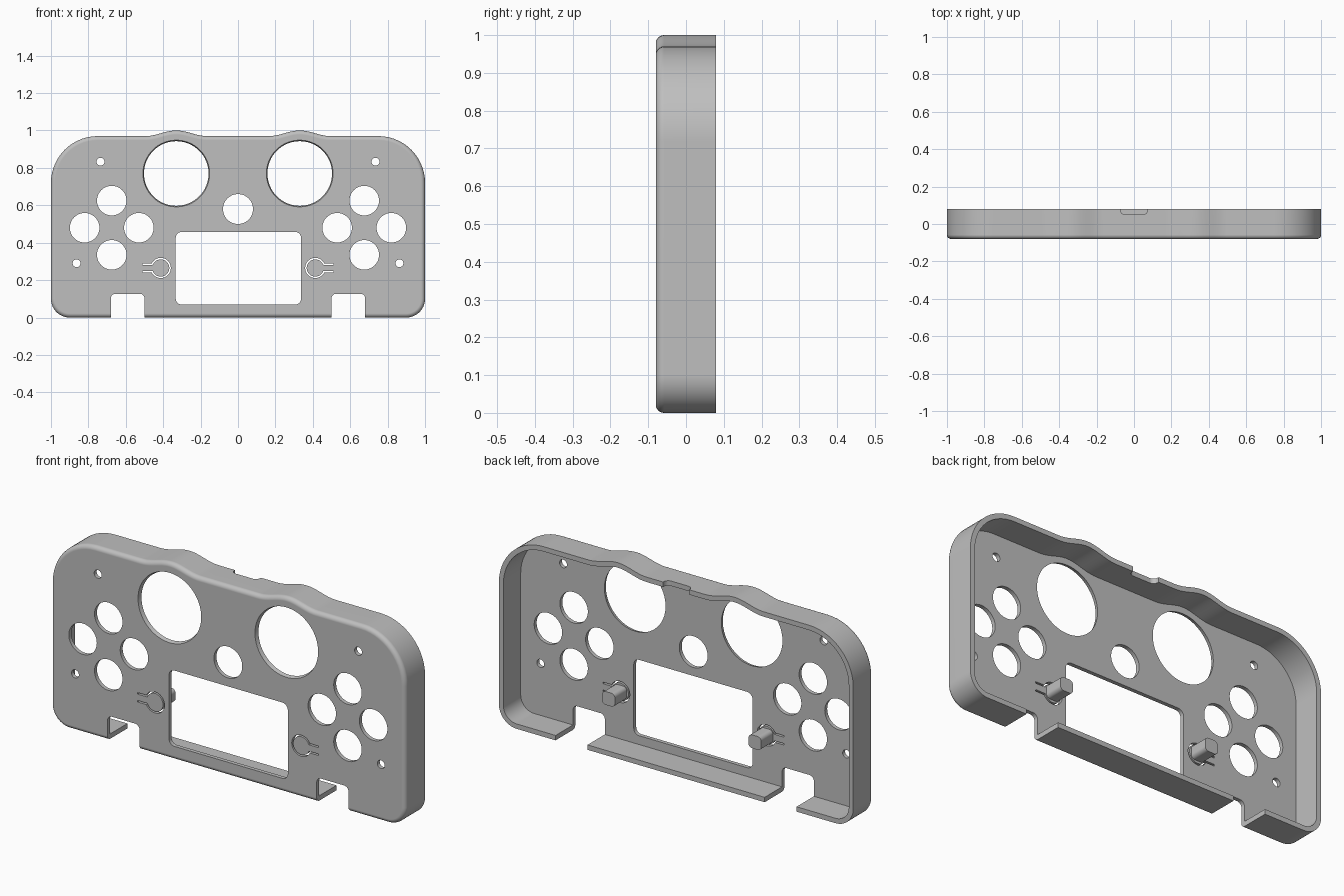
import bpy, bmesh, math
from mathutils import Vector

if "Cube" in bpy.data.objects:
    bpy.data.objects.remove(bpy.data.objects["Cube"], do_unlink=True)

FRONT, BACK = -0.08, 0.08
WALL, PLATE, ROUND = 0.025, 0.02, 0.022

grey = bpy.data.materials.new("plain grey plastic")
grey.use_nodes = True
colour = (0.52, 0.52, 0.52, 1)
grey.diffuse_color = colour
grey.node_tree.nodes["Principled BSDF"].inputs["Base Color"].default_value = colour


# ---- 2D profile helpers ----
def arc(cx, cy, r, start, end, n):
    return [(cx + r * math.cos(math.radians(start + (end - start) * i / n)),
             cy + r * math.sin(math.radians(start + (end - start) * i / n)))
            for i in range(n + 1)]


def circle(cx, cy, r, n=48):
    return arc(cx, cy, r, 0, 360, n)[:-1]


def rounded(x0, x1, y0, y1, radii, n=6, top=()):
    """Rectangle with radii for bottom left, bottom right, top right, top left."""
    pts = []
    corners = [(x0, y0, 1, 1, 180), (x1, y0, -1, 1, 270),
               (x1, y1, -1, -1, 0), (x0, y1, 1, -1, 90)]
    for (x, y, sx, sy, a), r in zip(corners, radii):
        if a == 90:
            pts += top
        pts += arc(x + sx * r, y + sy * r, r, a, a + 90, n) if r else [(x, y)]
    return pts


def offset(pts, d, closed=True):
    """Move a polyline to its left by d, with mitred corners."""
    out, n = [], len(pts)
    for i in range(n):
        p = Vector(pts[i])
        a = Vector(pts[i - 1]) if closed or i > 0 else None
        b = Vector(pts[(i + 1) % n]) if closed or i < n - 1 else None
        d1 = (p - a).normalized() if a is not None else (b - p).normalized()
        d2 = (b - p).normalized() if b is not None else d1
        t = (d1 + d2).normalized()
        out.append(tuple(p + Vector((-t.y, t.x)) * d / max(t.dot(d1), 0.5)))
    return out


def mirror(pts):
    return [(-x, z) for x, z in pts]


# ---- mesh helpers ----
def loft(bm, rings):
    """Skin equal rings of 3D points and cap both ends."""
    loops = [[bm.verts.new(p) for p in ring] for ring in rings]
    n = len(loops[0])
    for a, b in zip(loops, loops[1:]):
        for i in range(n):
            j = (i + 1) % n
            bm.faces.new((a[i], a[j], b[j], b[i]))
    bm.faces.new(loops[0])
    bm.faces.new(loops[-1])


def prism(bm, pts, y0, y1, pts_back=None):
    loft(bm, [[(x, y0, z) for x, z in pts],
              [(x, y1, z) for x, z in pts_back or pts]])


def make(name, bm):
    bmesh.ops.recalc_face_normals(bm, faces=bm.faces)
    mesh = bpy.data.meshes.new(name)
    bm.to_mesh(mesh)
    bm.free()
    mesh.materials.append(grey)
    ob = bpy.data.objects.new(name, mesh)
    bpy.context.collection.objects.link(ob)
    return ob


def activate(ob):
    bpy.ops.object.select_all(action='DESELECT')
    ob.select_set(True)
    bpy.context.view_layer.objects.active = ob


def finish(ob):
    activate(ob)
    bpy.ops.object.shade_smooth_by_angle(angle=math.radians(30))
    wn = ob.modifiers.new("face_weighting", 'WEIGHTED_NORMAL')
    wn.keep_sharp = True


# ---- shell: outline with two humps along the top edge ----
STICK_X, STICK_Z, HUMP = 0.33, 0.77, 0.165
humps = []
for cx in (STICK_X, -STICK_X):
    for i in range(25):
        u = 1 - i / 12
        humps.append((cx + u * HUMP, 0.97 + 0.015 * (1 + math.cos(math.pi * u))))
outline = rounded(-1, 1, 0, 0.97, (0.1, 0.1, 0.25, 0.25), n=14, top=humps)


def ring(inset, y):
    return [(x, y, z) for x, z in offset(outline, inset)]


rings = []
for i in range(6):
    a = math.radians(90 * i / 5)
    rings.append(ring(ROUND * (1 - math.sin(a)), FRONT + ROUND * (1 - math.cos(a))))
rings += [ring(0, BACK), ring(WALL, BACK), ring(WALL, FRONT + PLATE)]
bm = bmesh.new()
loft(bm, rings)
shell = make("front_shell", bm)

# ---- openings ----
Y0, Y1 = FRONT - 0.03, FRONT + 0.04
cut = bmesh.new()
prism(cut, rounded(-0.333, 0.337, 0.07, 0.457, [0.03] * 4), Y0, Y1)   # screen
prism(cut, circle(0, 0.58, 0.08), Y0, Y1)                             # centre button

# flexible button slit: a thin band round a tongue
BX, BZ, BR = 0.413, 0.265, 0.05
path = [(0.51, BZ + 0.02)] + arc(BX, BZ, BR, 24, 336, 28) + [(0.51, BZ - 0.02)]
slit = offset(path, 0.004, False) + offset(path, -0.004, False)[::-1]

for side in (1, -1):
    flip = (lambda p: p) if side == 1 else mirror
    # stick holes narrow slightly toward the back
    prism(cut, circle(side * STICK_X, STICK_Z, 0.187, 64), Y0, Y1,
          circle(side * STICK_X, STICK_Z, 0.167, 64))
    # four buttons in a cross
    for dx, dz in ((0.145, 0), (-0.145, 0), (0, 0.145), (0, -0.145)):
        prism(cut, circle(side * 0.675 + dx, 0.48 + dz, 0.079), Y0, Y1)
    # screw holes
    for x, z in ((0.735, 0.833), (0.863, 0.29)):
        prism(cut, circle(side * x, z, 0.021, 24), Y0, Y1)
    # notches through the bottom wall
    prism(cut, flip(rounded(0.5, 0.68, -0.1, 0.127, (0, 0, 0.025, 0.025))), Y0, 0.2)
    prism(cut, flip(slit), Y0, Y1)

# port notch in the rear of the top wall
port = rounded(-0.073, 0.073, 0.05, 0.2, (0.025, 0.025, 0, 0))
loft(cut, [[(x, y, z) for x, y in port] for z in (0.9, 1.1)])

cutter = make("opening_cutter", cut)
cutter.hide_render = True
mod = shell.modifiers.new("openings", 'BOOLEAN')
mod.operation = 'DIFFERENCE'
mod.solver = 'EXACT'
mod.object = cutter
activate(shell)
bpy.ops.object.modifier_apply(modifier=mod.name)
bpy.data.objects.remove(cutter, do_unlink=True)
finish(shell)

# ---- plungers behind the flexible buttons ----
for side, name in ((1, "left_plunger"), (-1, "right_plunger")):
    bm = bmesh.new()
    prism(bm, rounded(side * BX - 0.036, side * BX + 0.036, BZ - 0.034, BZ + 0.034,
                      [0.02] * 4), FRONT + 0.005, 0.035)
    finish(make(name, bm))
